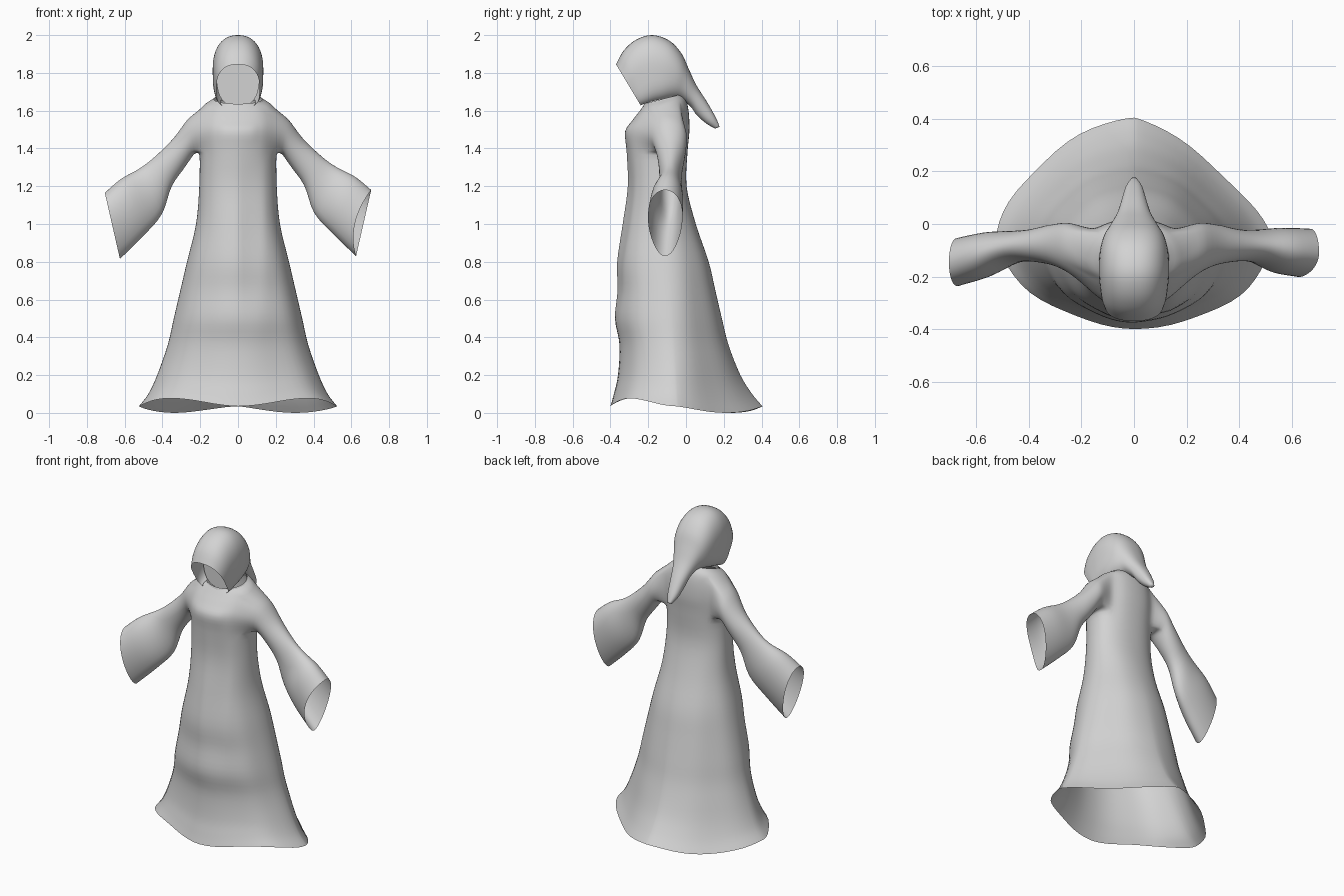
import bpy, bmesh, math

if "Cube" in bpy.data.objects:
    bpy.data.objects.remove(bpy.data.objects["Cube"])

cloth = bpy.data.materials.new("grey cloth")
cloth.diffuse_color = (0.65, 0.65, 0.65, 1)
cloth.use_nodes = True
cloth.node_tree.nodes["Principled BSDF"].inputs["Base Color"].default_value = cloth.diffuse_color


def smooth_rows(rows, steps):
    """Catmull-Rom interpolation between rows of section parameters."""
    out = []
    for i in range(len(rows) - 1):
        p0, p1 = rows[max(i - 1, 0)], rows[i]
        p2, p3 = rows[i + 1], rows[min(i + 2, len(rows) - 1)]
        for s in range(steps):
            t = s / steps
            out.append([0.5 * (2 * b + (c - a) * t + (2 * a - 5 * b + 4 * c - d) * t * t
                               + (3 * b - a - 3 * c + d) * t ** 3)
                        for a, b, c, d in zip(p0, p1, p2, p3)])
    out.append(list(rows[-1]))
    return out


def power(v, e):
    return math.copysign(abs(v) ** (2 / e), v)


def circle(n):
    return [2 * math.pi * k / n for k in range(n)]


def make_rings(bm, rows, section, angles, steps=4):
    return [[bm.verts.new(section(r, a)) for a in angles] for r in smooth_rows(rows, steps)]


def skin(bm, rings, keep=lambda i, k: True):
    """Join neighbouring rings with quads, leaving out unwanted ones."""
    n = len(rings[0])
    for i, (a, b) in enumerate(zip(rings, rings[1:])):
        for k in range(n):
            if keep(i, k):
                j = (k + 1) % n
                bm.faces.new((a[k], a[j], b[j], b[k]))


def finish(bm, name):
    bmesh.ops.delete(bm, geom=[v for v in bm.verts if not v.link_faces], context='VERTS')
    bmesh.ops.recalc_face_normals(bm, faces=bm.faces)
    mesh = bpy.data.meshes.new(name)
    bm.to_mesh(mesh)
    bm.free()
    mesh.materials.append(cloth)
    for p in mesh.polygons:
        p.use_smooth = True
    bpy.context.collection.objects.link(bpy.data.objects.new(name, mesh))


# Robe body: height, half width, front y, back y
robe = [
    (0.035, 0.525, -0.40, 0.405), (0.10, 0.475, -0.382, 0.35),
    (0.20, 0.428, -0.36, 0.288), (0.36, 0.372, -0.352, 0.225),
    (0.50, 0.34, -0.376, 0.19), (0.65, 0.305, -0.362, 0.155),
    (0.80, 0.27, -0.364, 0.12), (1.00, 0.222, -0.335, 0.052),
    (1.20, 0.205, -0.308, 0.003), (1.38, 0.203, -0.314, 0.008),
    (1.49, 0.21, -0.322, 0.018), (1.57, 0.205, -0.282, 0.015),
    (1.625, 0.182, -0.245, 0.002), (1.657, 0.135, -0.222, -0.02),
]


def robe_section(r, a):
    z, rx, yf, yb = r
    c, s = math.cos(a), math.sin(a)
    low = max(0.0, 1 - z / 1.2)
    yc = -0.13 + 0.08 * low
    # the skirt is more pointed at the back, and uneven from side to side
    if s > 0:
        e = 2.2 - (0.92 if c > 0 else 0.62) * low
    else:
        e = 2.15 - (0.25 if c > 0 else 0.42) * low
    x = rx * power(c, e)
    y = yc + power(s, e) * ((yb - yc) if s > 0 else (yc - yf))
    # soft hanging folds and a shallow front overlap
    ripple = 1 + 0.015 * min(1, low * 2) * math.sin(7 * a) * math.sin(2 * a) ** 2
    x, y = x * ripple, yc + (y - yc) * ripple
    if s < 0 and 0 < x < 0.14 and 0.4 < z < 1.5:
        y += 0.012 * math.sin(math.pi * x / 0.14) * math.sin(math.pi * (z - 0.4) / 1.1)
    # wavy hem, raised at the front corners and dipping at the back corners
    hem = max(0.0, 1 - (z - 0.035) / 0.25)
    z += hem * math.sin(2 * a) ** 2 * (0.042 if s < 0 else -0.035)
    # neckline slopes up towards the back
    z += 0.26 * (y + 0.12) * max(0.0, (z - 1.5) / 0.157)
    return x, y, z


# Sleeves: top x, top z, bottom x, bottom z, front y, back y, taper, reach
sleeve = [
    (0.268, 1.557, 0.232, 1.372, -0.185, 0.008, 0, 0),
    (0.34, 1.457, 0.275, 1.31, -0.157, 0.0, 0, 0.1),
    (0.44, 1.36, 0.35, 1.205, -0.142, -0.02, 0, 0.25),
    (0.52, 1.302, 0.403, 1.06, -0.148, -0.022, 0.05, 0.5),
    (0.62, 1.25, 0.50, 0.95, -0.185, -0.015, 0.12, 0.8),
    (0.705, 1.18, 0.625, 0.83, -0.20, -0.02, 0.2, 1),
]


def sleeve_section(side):
    def section(r, a):
        tx, tz, bx, bz, yf, yb, taper, reach = r
        c, s = math.cos(a), math.sin(a)
        x = (tx + bx) / 2 + c * (tx - bx) / 2
        z = (tz + bz) / 2 + c * (tz - bz) / 2
        y = (yf + yb) / 2 + s * (1 + taper * c) * (yb - yf) / 2
        if side < 0:                    # this arm swings slightly forward and lower
            y -= 0.035 * reach ** 3
            z -= 0.015 * reach
        elif s < 0:                     # this cuff is scooped out at the front
            x -= 0.045 * s * s * max(0.0, reach - 0.5) * 2
        return side * x, y, z
    return section


N, K, R0, R1 = 64, 8, 36, 48            # ring size and the armhole patch
bm = bmesh.new()
body = make_rings(bm, robe, robe_section, circle(N))


def in_armhole(i, k):
    return R0 <= i < R1 and (k < K or k >= N - K or N // 2 - K <= k < N // 2 + K)


skin(bm, body, lambda i, k: not in_armhole(i, k))
grid = ([(R1, k) for k in range(-K, K)] + [(i, K) for i in range(R1, R0, -1)]
        + [(R0, k) for k in range(K, -K, -1)] + [(i, -K) for i in range(R0, R1)])
for side in (1, -1):
    # each sleeve grows out of the edge of its armhole
    edge = [body[i][k % N if side > 0 else (N // 2 - k) % N] for i, k in grid]
    ys, zs = [v.co.y for v in edge], [v.co.z for v in edge]
    my, mz = (min(ys) + max(ys)) / 2, (min(zs) + max(zs)) / 2
    hy, hz = max(ys) - my, max(zs) - mz
    angles = [math.atan2((v.co.y - my) / hy, (v.co.z - mz) / hz) for v in edge]
    arm = make_rings(bm, sleeve, sleeve_section(side), angles)
    blend = [[bm.verts.new(p.co.lerp(q.co, t)) for p, q in zip(edge, arm[0])]
             for t in (0.25, 0.5, 0.75)]
    skin(bm, [edge] + blend + arm)
shoulder = [v for v in bm.verts if v.link_faces
            and 0.1 < abs(v.co.x) < 0.33 and 1.3 < v.co.z < 1.62]
for _ in range(4):
    bmesh.ops.smooth_vert(bm, verts=shoulder, factor=0.5,
                          use_axis_x=True, use_axis_y=True, use_axis_z=True)
finish(bm, "robe")

# Hood with drooping tail: top y, top z, bottom y, bottom z, half width, squareness below
hood = [
    (-0.37, 1.845, -0.235, 1.62, 0.113, 4.5),
    (-0.33, 1.918, -0.225, 1.625, 0.123, 4.5),
    (-0.265, 1.975, -0.20, 1.63, 0.130, 4),
    (-0.18, 2.0, -0.17, 1.638, 0.134, 3.6),
    (-0.09, 1.972, -0.12, 1.648, 0.130, 3.2),
    (-0.025, 1.905, -0.07, 1.655, 0.115, 2.6),
    (0.015, 1.82, -0.02, 1.652, 0.088, 2.2),
    (0.055, 1.735, 0.025, 1.62, 0.064, 2),
    (0.112, 1.645, 0.058, 1.575, 0.048, 2),
    (0.157, 1.565, 0.11, 1.53, 0.033, 2),
    (0.178, 1.515, 0.155, 1.505, 0.012, 2),
]


def hood_section(r, a):
    ty, tz, by, bz, w, e = r
    e = e if math.cos(a) < 0 else 2.3
    c, s = power(math.cos(a), e), power(math.sin(a), e)
    return w * s, (ty + by) / 2 + c * (ty - by) / 2, (tz + bz) / 2 + c * (tz - bz) / 2


bm = bmesh.new()
rings = make_rings(bm, hood, hood_section, circle(48))
skin(bm, rings, lambda i, k: i >= 15 or not 20 <= k < 28)   # open underneath
bm.faces.new(rings[-1])
finish(bm, "hood")

# Flat panel closing the hood opening
bm = bmesh.new()
bm.faces.new([bm.verts.new((0.112 * power(math.sin(a), 2.4), -0.195,
                            1.765 + 0.145 * power(math.cos(a), 2.4))) for a in circle(32)])
finish(bm, "face_panel")

# Collar band where the hood meets the shoulders
collar = [(1.632, 0.142, 0.108), (1.65, 0.138, 0.105), (1.662, 0.130, 0.1)]


def collar_section(r, a):
    z, rx, ry = r
    y = ry * math.sin(a)
    return rx * math.cos(a), -0.122 + y, z + 0.26 * y


bm = bmesh.new()
skin(bm, make_rings(bm, collar, collar_section, circle(40), 2))
finish(bm, "collar")
